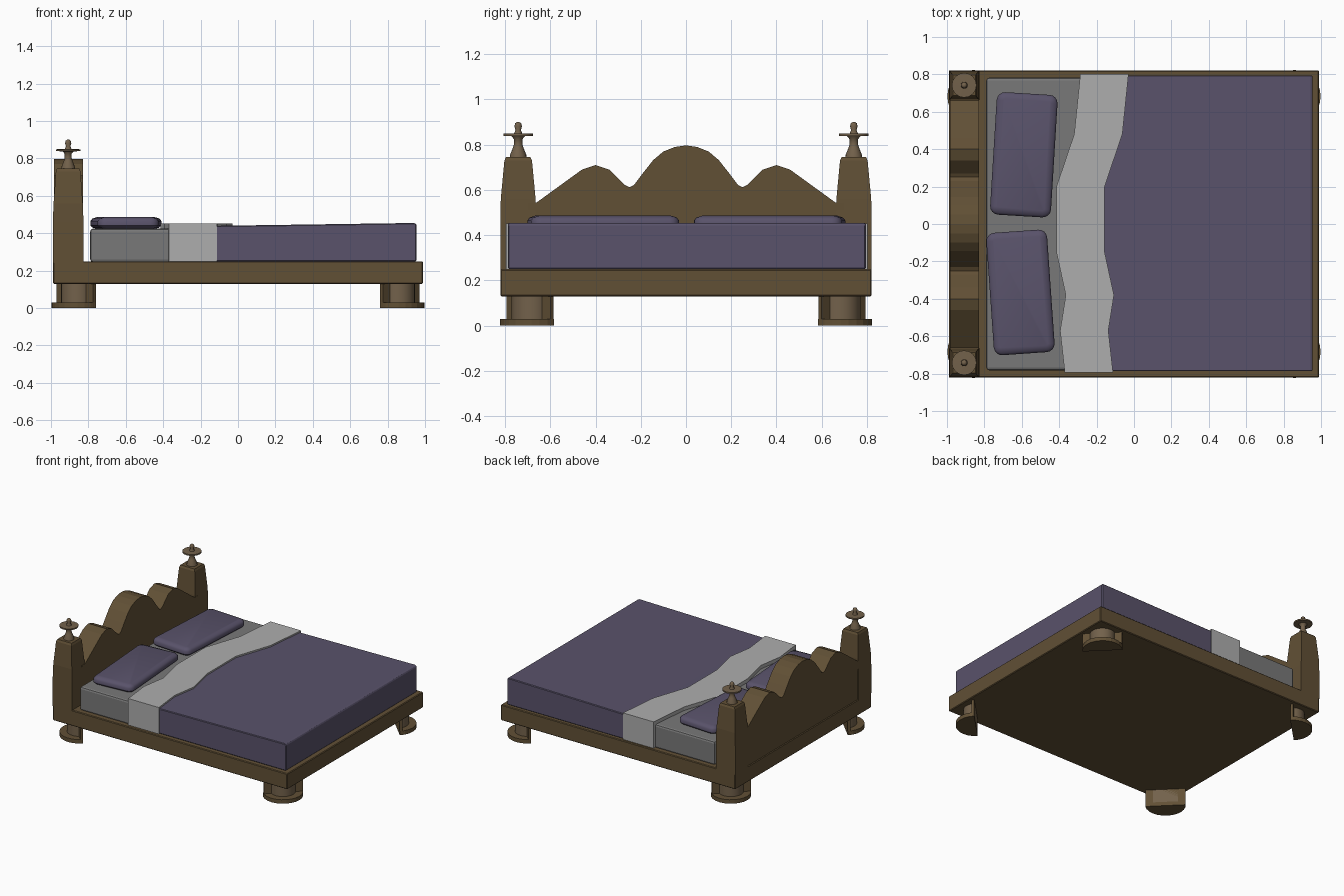
import bpy, bmesh, math
from mathutils import Vector, Matrix

if "Cube" in bpy.data.objects:
    bpy.data.objects.remove(bpy.data.objects["Cube"])


def material(name, r, g, b):
    m = bpy.data.materials.new(name)
    m.diffuse_color = (r, g, b, 1)
    m.use_nodes = True
    m.node_tree.nodes["Principled BSDF"].inputs["Base Color"].default_value = m.diffuse_color
    return m


WOOD = material("wood", 0.12, 0.08, 0.036)
TURNED = material("turned_wood", 0.17, 0.12, 0.07)
PURPLE = material("purple_cloth", 0.10, 0.085, 0.145)
GREY = material("grey_cloth", 0.19, 0.19, 0.19)
PALE = material("pale_cloth", 0.42, 0.42, 0.42)


def finish(name, bm, mat, bevel=0, segs=1, smooth=False):
    bmesh.ops.recalc_face_normals(bm, faces=bm.faces)
    me = bpy.data.meshes.new(name)
    bm.to_mesh(me)
    bm.free()
    me.materials.append(mat)
    ob = bpy.data.objects.new(name, me)
    bpy.context.collection.objects.link(ob)
    if bevel:
        mod = ob.modifiers.new("bevel", 'BEVEL')
        mod.width, mod.segments = bevel, segs
    if smooth:
        bpy.ops.object.select_all(action='DESELECT')
        ob.select_set(True)
        bpy.context.view_layer.objects.active = ob
        bpy.ops.object.shade_smooth_by_angle(angle=math.radians(40))
    return ob


def prism(name, pts, offset, mat, **kw):
    """Closed outline of 3D points, extruded along offset."""
    bm = bmesh.new()
    face = bm.faces.new([bm.verts.new(p) for p in pts])
    new = bmesh.ops.extrude_face_region(bm, geom=[face], use_keep_orig=True)["geom"]
    bmesh.ops.translate(bm, vec=Vector(offset),
                        verts=[v for v in new if isinstance(v, bmesh.types.BMVert)])
    return finish(name, bm, mat, **kw)


def box(name, x0, x1, y0, y1, z0, z1, mat, **kw):
    pts = [(x0, y0, z0), (x1, y0, z0), (x1, y1, z0), (x0, y1, z0)]
    return prism(name, pts, (0, 0, z1 - z0), mat, **kw)


def loft(name, rings, mat, **kw):
    """Stack of point rings joined by side faces and capped."""
    bm = bmesh.new()
    rs = [[bm.verts.new(p) for p in r] for r in rings]
    n = len(rs[0])
    for a, b in zip(rs, rs[1:]):
        for i in range(n):
            j = (i + 1) % n
            bm.faces.new((a[i], a[j], b[j], b[i]))
    bm.faces.new(rs[0])
    bm.faces.new(rs[-1])
    return finish(name, bm, mat, **kw)


# Bed frame
box("bed_frame", -0.99, 0.99, -0.82, 0.82, 0.13, 0.25, WOOD, bevel=0.005)

# Headboard with scalloped top
half = [(0, 0.797), (0.05, 0.79), (0.1, 0.77), (0.145, 0.732), (0.19, 0.675),
        (0.23, 0.622), (0.25, 0.612), (0.27, 0.622), (0.34, 0.69), (0.40, 0.71),
        (0.46, 0.69), (0.66, 0.545), (0.70, 0.545), (0.70, 0.24)]
outline = half + [(-y, z) for y, z in half[:0:-1]]
prism("headboard", [(-0.985, y, z) for y, z in outline], (0.157, 0, 0), WOOD)

for s, side in ((-1, "front"), (1, "back")):
    # Tapered corner post
    cx, cy = -0.908, s * 0.742
    levels = [(0.24, 0.082, 0.078), (0.46, 0.082, 0.078), (0.56, 0.078, 0.077),
              (0.73, 0.066, 0.061), (0.745, 0.06, 0.054)]
    loft(side + "_post",
         [[(cx + a * hx, cy + b * hy, z) for a, b in ((-1, -1), (1, -1), (1, 1), (-1, 1))]
          for z, hx, hy in levels], WOOD)

    # Turned finial
    profile = [(0.74, 0.038), (0.755, 0.036), (0.785, 0.024), (0.80, 0.019),
               (0.825, 0.019), (0.838, 0.03), (0.839, 0.066), (0.849, 0.066),
               (0.85, 0.018), (0.865, 0.012), (0.882, 0.017), (0.895, 0.013), (0.9, 0.006)]
    loft(side + "_finial",
         [[(cx + r * math.cos(i * math.tau / 16), cy + r * math.sin(i * math.tau / 16), z)
           for i in range(16)] for z, r in profile], TURNED, smooth=True)

# Half-round feet: base, shaft and a flat plate facing the bed centre
for sx, ex in ((-1, "head"), (1, "foot")):
    for sy, ey in ((-1, "front"), (1, "back")):
        c = Vector((sx * 0.858, sy * 0.683, 0))
        d = Vector((sx, sy, 0)).normalized()
        t = Vector((-d.y, d.x, 0))

        def half_disc(r, z):
            return [c + t * r * math.cos(i * math.pi / 12) + d * r * math.sin(i * math.pi / 12)
                    + Vector((0, 0, z)) for i in range(13)]

        tag = ex + "_" + ey
        prism(tag + "_foot_base", half_disc(0.14, 0), (0, 0, 0.03), WOOD)
        prism(tag + "_foot_shaft", half_disc(0.088, 0.03), (0, 0, 0.105), TURNED, smooth=True)
        plate = [c - t * 0.138, c + t * 0.138, c + t * 0.138 + d * 0.02, c - t * 0.138 + d * 0.02]
        prism(tag + "_foot_plate", plate, (0, 0, 0.132), WOOD)

# Mattress
box("mattress", -0.79, 0.93, -0.782, 0.782, 0.245, 0.425, GREY, bevel=0.015, segs=2)

# Blanket, rising slightly toward the foot end
side_pts = [(-0.2, 0.25), (0.955, 0.25), (0.955, 0.447), (0.945, 0.455), (-0.1, 0.44), (-0.2, 0.44)]
prism("blanket", [(x, -0.787, z) for x, z in side_pts], (0, 1.582, 0), PURPLE, bevel=0.005)

# Turned-down sheet with wavy edges
wave = [(-0.37, -0.795), (-0.395, -0.57), (-0.365, -0.38), (-0.415, -0.15),
        (-0.415, 0.2), (-0.32, 0.48), (-0.287, 0.802)]
band = wave + [(x + 0.258, y) for x, y in reversed(wave)]
prism("folded_sheet", [(x, y, 0.25) for x, y in band], (0, 0, 0.202), PALE)

# Pillows: rounded outline, then softened edges
for name, px, py, ang in (("back_pillow", -0.589, 0.37, -3.5), ("front_pillow", -0.607, -0.366, 4)):
    rot = Matrix.Rotation(math.radians(ang), 3, 'Z')
    rings = []
    for z, inset in ((0.425, 0.03), (0.43, 0.012), (0.442, 0), (0.465, 0), (0.478, 0.01), (0.486, 0.035)):
        ring = []
        r = 0.045 - inset
        for q, (a, b) in enumerate(((1, 1), (-1, 1), (-1, -1), (1, -1))):
            for k in range(5):
                th = (q + k / 4) * math.pi / 2
                p = Vector((a * 0.118 + r * math.cos(th), b * 0.283 + r * math.sin(th), z))
                ring.append(rot @ p + Vector((px, py, 0)))
        rings.append(ring)
    loft(name, rings, PURPLE, smooth=True)
